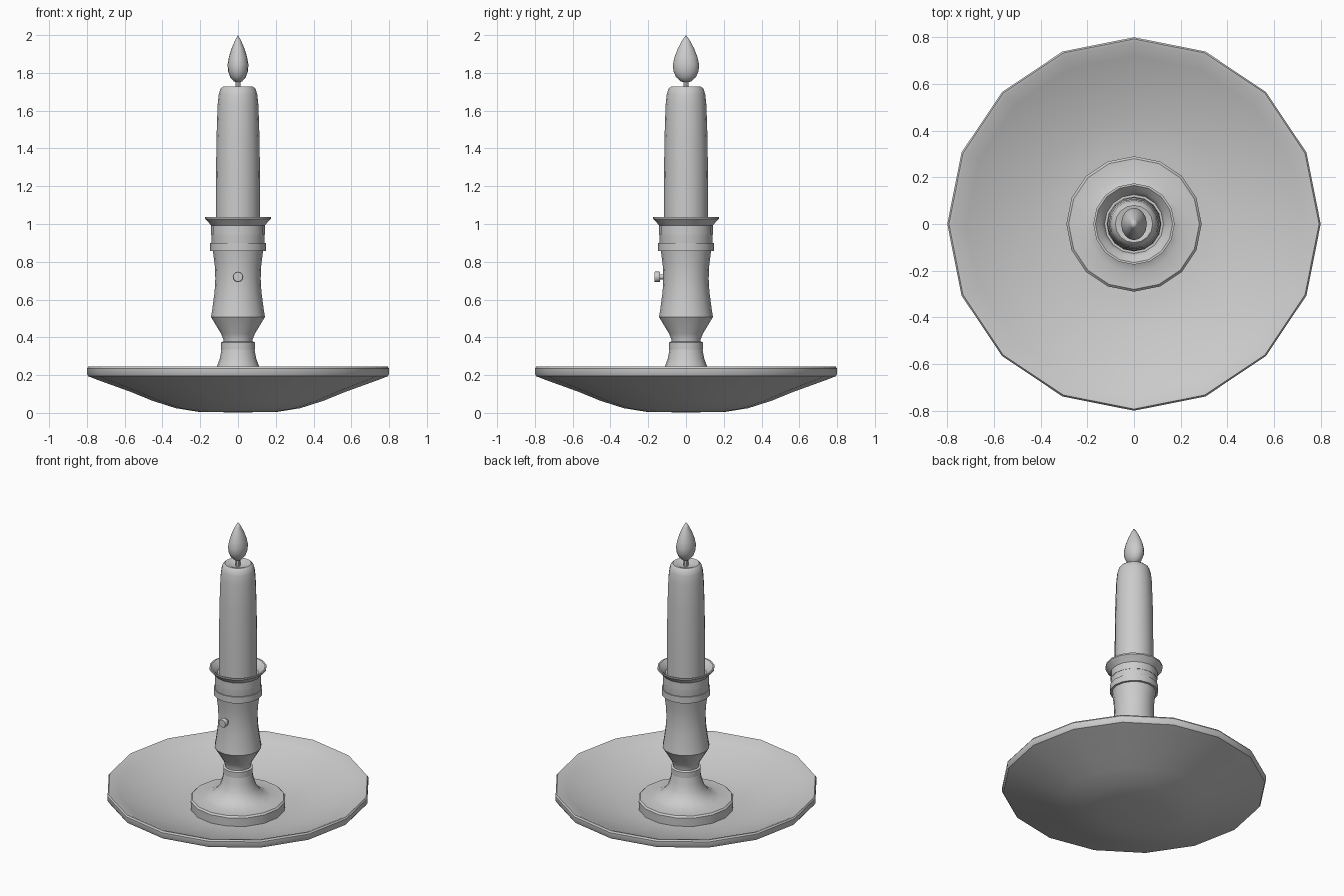
import bpy, bmesh, math
from mathutils import Matrix


def finish(bm, name):
    bmesh.ops.remove_doubles(bm, verts=bm.verts, dist=1e-5)
    bmesh.ops.recalc_face_normals(bm, faces=bm.faces)
    me = bpy.data.meshes.new(name)
    bm.to_mesh(me)
    bm.free()
    ob = bpy.data.objects.new(name, me)
    bpy.context.collection.objects.link(ob)
    bpy.ops.object.select_all(action='DESELECT')
    ob.select_set(True)
    bpy.context.view_layer.objects.active = ob
    bpy.ops.object.shade_smooth_by_angle(angle=math.radians(32))
    return ob


def lathe(name, profile, sides=16, scale=(1, 1), matrix=Matrix()):
    """Revolve (radius, height) points around z."""
    bm = bmesh.new()
    rings = []
    for r, z in profile:
        ring = []
        for i in range(sides):
            a = 2 * math.pi * i / sides
            ring.append(bm.verts.new((r * math.cos(a) * scale[0],
                                      r * math.sin(a) * scale[1], z)))
        rings.append(ring)
    for lo, hi in zip(rings, rings[1:]):
        for i in range(sides):
            j = (i + 1) % sides
            bm.faces.new((lo[i], lo[j], hi[j], hi[i]))
    bmesh.ops.remove_doubles(bm, verts=bm.verts, dist=1e-5)
    bm.transform(matrix)
    return finish(bm, name)


# Wide shallow drip dish with thin rolled rim
lathe("dish", [(0, 0.003), (0.2, 0.004), (0.33, 0.025), (0.455, 0.065),
               (0.57, 0.112), (0.75, 0.177), (0.793, 0.194), (0.8, 0.205),
               (0.8, 0.235), (0.793, 0.245), (0.778, 0.242), (0.72, 0.215),
               (0.6, 0.168), (0.45, 0.125), (0.32, 0.104), (0, 0.1)])

# Stepped foot flaring up into the neck
lathe("foot", [(0, 0.09), (0.288, 0.09), (0.29, 0.16), (0.28, 0.17),
               (0.205, 0.17), (0.165, 0.188), (0.135, 0.21), (0.112, 0.245),
               (0.096, 0.29), (0.086, 0.345), (0, 0.345)])

# Small collar on the neck
lathe("neck_collar", [(0, 0.335), (0.09, 0.335), (0.09, 0.372),
                      (0.08, 0.378), (0, 0.378)])

# Waisted socket with flared lip, hollow at the top
lathe("socket", [(0, 0.36), (0.078, 0.36), (0.078, 0.39), (0.09, 0.42),
                 (0.143, 0.508), (0.136, 0.55), (0.124, 0.64),
                 (0.12, 0.71), (0.123, 0.78), (0.133, 0.86), (0.14, 0.9),
                 (0.14, 0.99), (0.151, 1.003), (0.174, 1.027),
                 (0.174, 1.036), (0.165, 1.036), (0.14, 1.012),
                 (0.125, 0.99), (0.12, 0.95), (0, 0.95)])

# Bands below the lip
for name, r, z0, z1 in (("lower_band", 0.147, 0.858, 0.9),
                        ("upper_band", 0.142, 0.944, 0.992)):
    lathe(name, [(0.11, z0), (r, z0), (r, z1), (0.11, z1), (0.11, z0)])

# Candle with rounded shoulder and dished top
lathe("candle", [(0, 0.94), (0.117, 0.94), (0.117, 1.2), (0.114, 1.45),
                 (0.108, 1.63), (0.102, 1.685), (0.093, 1.715),
                 (0.08, 1.727), (0.065, 1.725), (0.035, 1.712), (0, 1.707)])

# Wick
lathe("wick", [(0, 1.7), (0.014, 1.7), (0.014, 1.76), (0, 1.76)], 8)

# Teardrop flame, narrower from side to side
lathe("flame", [(0, 1.748), (0.022, 1.755), (0.042, 1.778), (0.053, 1.81),
                (0.055, 1.845), (0.048, 1.885), (0.034, 1.93),
                (0.016, 1.972), (0, 2.0)], 16, (1, 1.26))

# Thumb screw on the front of the socket
lathe("thumb_screw", [(0, 0.1), (0.013, 0.1), (0.013, 0.138), (0.026, 0.138),
                      (0.028, 0.143), (0.028, 0.163), (0.025, 0.168),
                      (0, 0.168)], 12, (1, 1),
      Matrix.Translation((0, 0, 0.72)) @ Matrix.Rotation(math.pi / 2, 4, 'X'))
